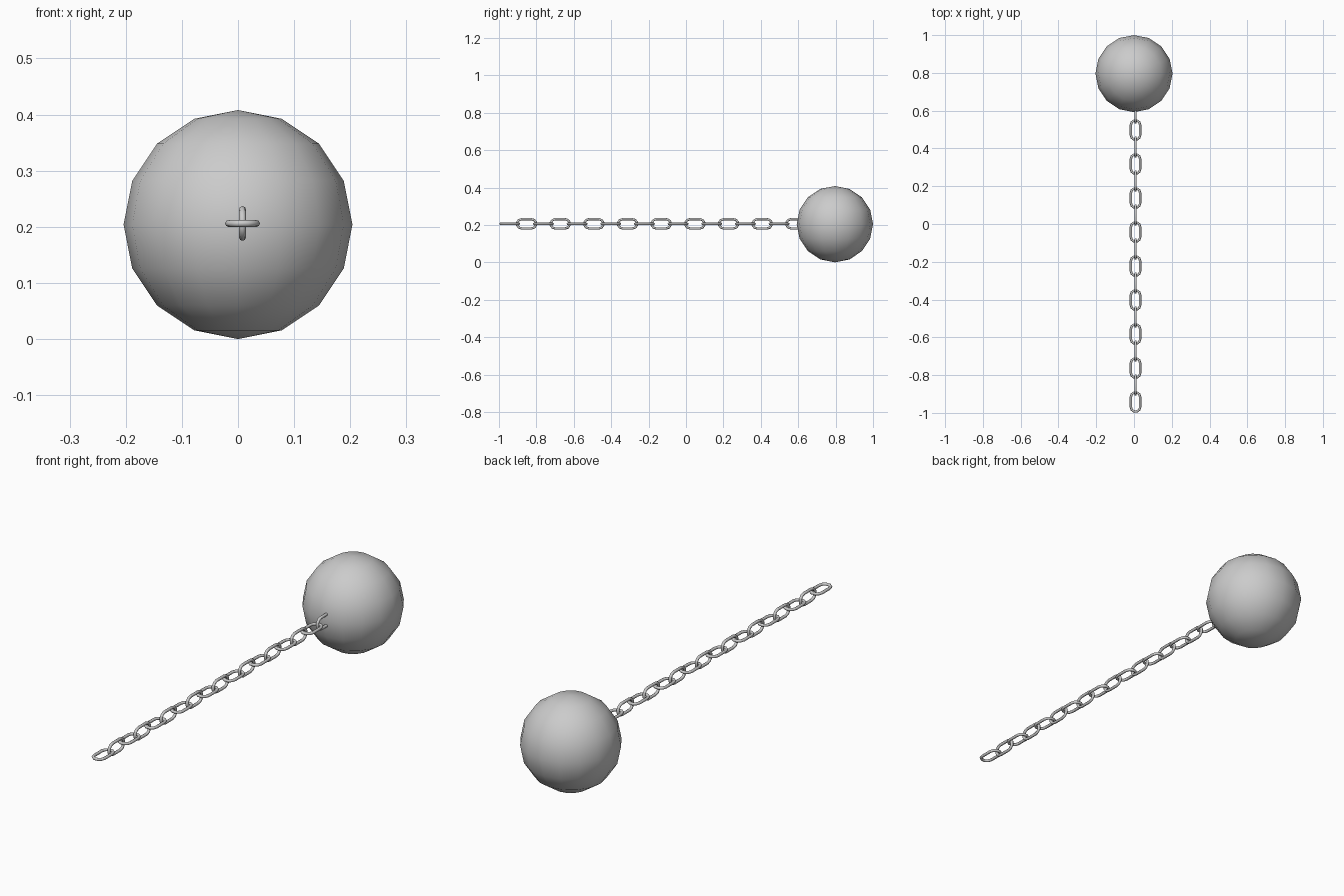
import bpy, bmesh
from math import pi, sin, cos, radians
from mathutils import Vector

if "Cube" in bpy.data.objects:
    bpy.data.objects.remove(bpy.data.objects["Cube"])

BALL_R = 0.204
CHAIN_X, CHAIN_Z = 0.008, 0.206
PITCH, LINKS = 0.09, 18
TUBE = 0.0063            # link wire radius
BEND = 0.0247            # centreline radius of link ends
STRAIGHT = 0.0265        # half length of straight sides


def finish(bm, name):
    bmesh.ops.recalc_face_normals(bm, faces=bm.faces)
    for f in bm.faces:
        f.smooth = True
    mesh = bpy.data.meshes.new(name)
    bm.to_mesh(mesh)
    bm.free()
    return mesh


def add(name, mesh, loc, rot=(0, 0, 0)):
    ob = bpy.data.objects.new(name, mesh)
    ob.location = loc
    ob.rotation_euler = rot
    bpy.context.collection.objects.link(ob)
    return ob


def link_mesh(arc_steps=5, sides=8):
    # stadium-shaped centreline in the xy plane, swept with a round section
    path = []
    for end in (0, 1):
        for i in range(arc_steps + 1):
            a = end * pi + pi * i / arc_steps
            out = Vector((cos(a), sin(a), 0))
            centre = Vector((0, STRAIGHT * (1 - 2 * end), 0))
            path.append((centre + out * BEND, out))
    bm = bmesh.new()
    rings = []
    for p, out in path:
        rings.append([bm.verts.new(p + (out * cos(t) + Vector((0, 0, sin(t)))) * TUBE)
                      for t in (2 * pi * k / sides for k in range(sides))])
    for i, r in enumerate(rings):
        n = rings[(i + 1) % len(rings)]
        for k in range(sides):
            j = (k + 1) % sides
            bm.faces.new((r[k], r[j], n[j], n[k]))
    return finish(bm, "chain_link")


# Iron ball
bm = bmesh.new()
bmesh.ops.create_uvsphere(bm, u_segments=16, v_segments=8, radius=BALL_R)
add("ball", finish(bm, "ball"), (0, 1 - BALL_R, BALL_R))

# Chain: alternating flat and upright links, the last one sunk into the ball
link = link_mesh()
first_y = -1 + STRAIGHT + BEND + TUBE
for i in range(LINKS):
    add(f"chain_link_{i + 1}", link, (CHAIN_X, first_y + i * PITCH, CHAIN_Z),
        (0, radians(90) * (i % 2), 0))
